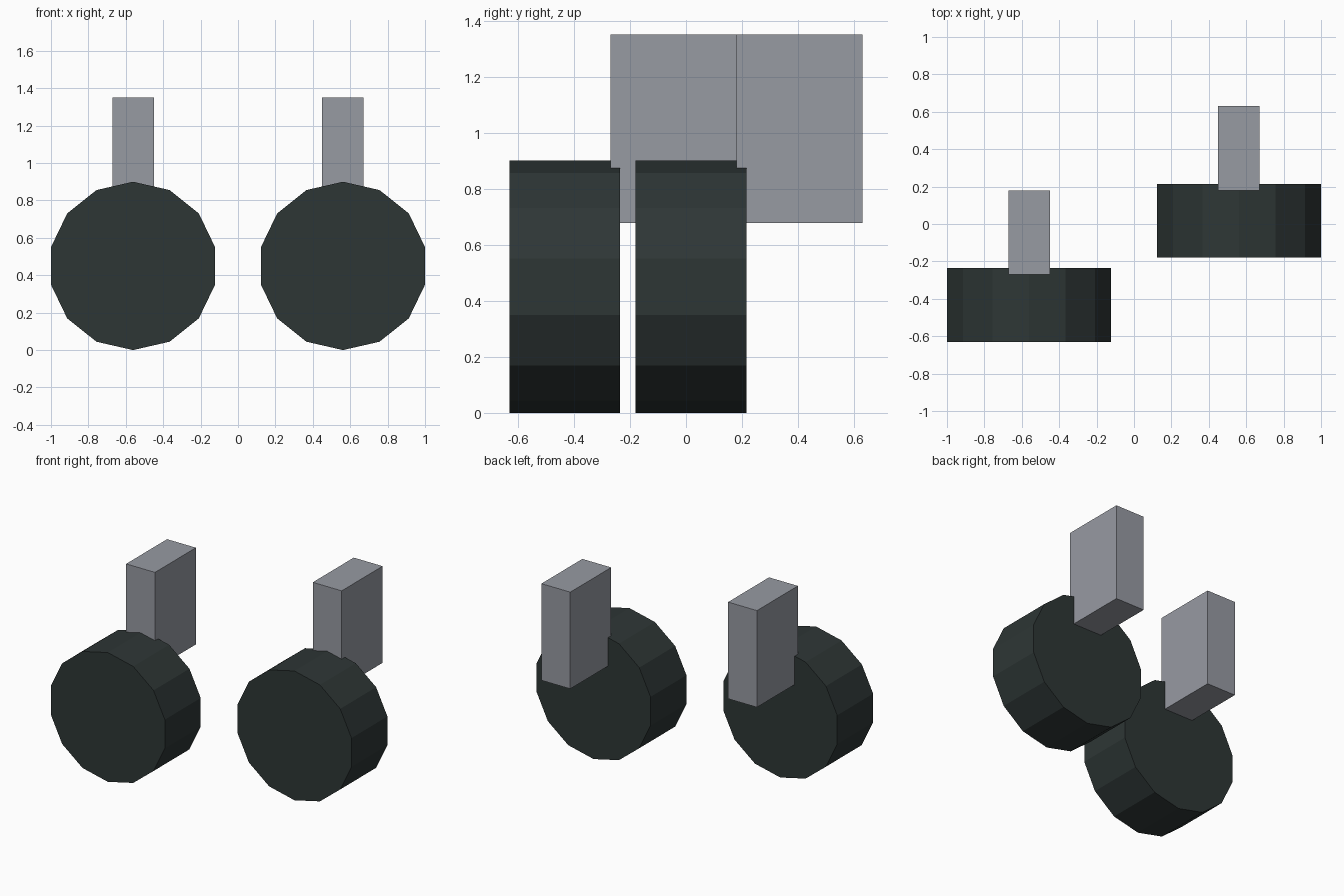
import bpy, bmesh, math

if "Cube" in bpy.data.objects:
    bpy.data.objects.remove(bpy.data.objects["Cube"])

def material(name, rgb):
    m = bpy.data.materials.new(name)
    m.diffuse_color = (*rgb, 1.0)
    m.use_nodes = True
    m.node_tree.nodes["Principled BSDF"].inputs["Base Color"].default_value = m.diffuse_color
    return m

RUBBER = material("dark rubber", (0.027, 0.037, 0.036))
METAL = material("grey metal", (0.31, 0.325, 0.365))

def extruded(name, outline, y0, y1, mat):
    """Extrude an (x, z) outline from y0 to y1."""
    bm = bmesh.new()
    face = bm.faces.new([bm.verts.new((x, y0, z)) for x, z in outline])
    out = bmesh.ops.extrude_face_region(bm, geom=[face], use_keep_orig=True)
    for v in out["geom"]:
        if isinstance(v, bmesh.types.BMVert):
            v.co.y = y1
    bmesh.ops.recalc_face_normals(bm, faces=bm.faces)
    mesh = bpy.data.meshes.new(name)
    bm.to_mesh(mesh)
    bm.free()
    mesh.materials.append(mat)
    obj = bpy.data.objects.new(name, mesh)
    bpy.context.collection.objects.link(obj)
    return obj

SIDES, R = 14, 0.45
# Staggered pair: wheel with a strut slightly sunk into its back
for side, cx, y in (("left", -0.5613, -0.63), ("right", 0.5613, -0.18)):
    angles = [2 * math.pi * i / SIDES for i in range(SIDES)]
    rim = [(cx + R * math.sin(a), R + R * math.cos(a)) for a in angles]
    extruded(side + "_wheel", rim, y, y + 0.395, RUBBER)
    w = 0.111
    box = [(cx - w, 0.677), (cx + w, 0.677), (cx + w, 1.35), (cx - w, 1.35)]
    extruded(side + "_strut", box, y + 0.36, y + 0.81, METAL)
